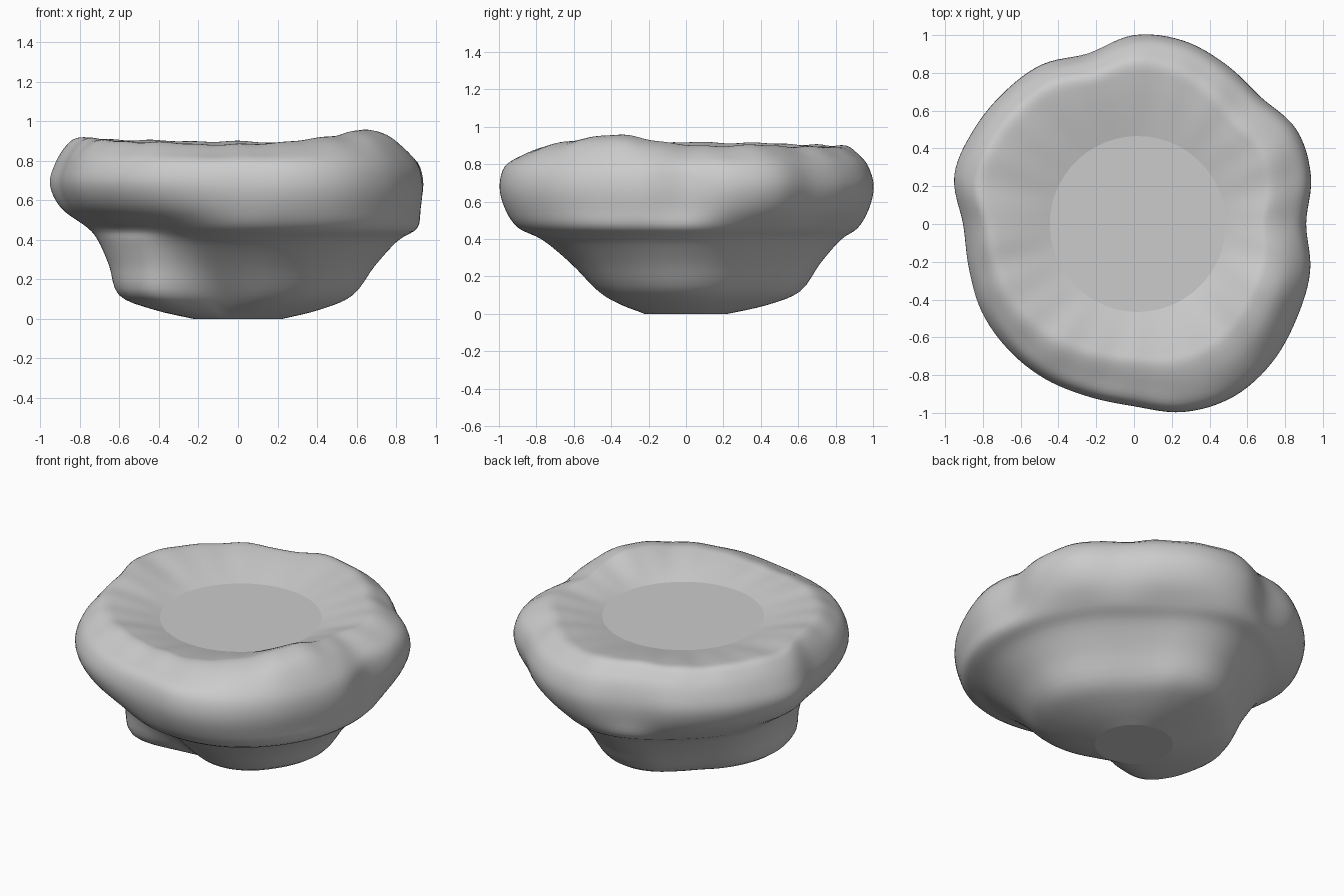
import bpy, bmesh, math

if "Cube" in bpy.data.objects:
    bpy.data.objects.remove(bpy.data.objects["Cube"])

# Control values around the body, counter-clockwise from +x
RIM = [.91, .97, .995, .95, .975, 1.005, 1.0, .935, .975, .98, .985, .985,
       .905, .905, .93, .94, .945, .945, .965, 1.03, 1.055, 1.035, .995, .965]
UNDER = [.90, .85, .83, .92, .86, .82, .75, .71, .73, .87, .97, .96]
FOOT = [.58, .56, .53, .51, .53, .58, .61, .60, .56, .54, .56, .58,
        .60, .61, .62, .60, .48, .39, .42, .48, .53, .56, .57, .58]
HEIGHT = [.90, .90, .89, .895, .90, .91, .915, .90, .89, .88, .91, .955]
SEGMENTS, STEPS = 144, 4


def spline(p0, p1, p2, p3, t):
    return 0.5 * (2 * p1 + (p2 - p0) * t + (2 * p0 - 5 * p1 + 4 * p2 - p3) * t * t
                  + (3 * p1 - p0 - 3 * p2 + p3) * t ** 3)


def around(table, turn):
    """Smooth periodic lookup; turn runs 0..1."""
    n = len(table)
    i = int(turn * n)
    return spline(*(table[(i + k) % n] for k in (-1, 0, 1, 2)), turn * n - i)


def profile(turn):
    """Cross-section (radius, z) from the top disc over the rim to the base."""
    r, u, f, h = (around(t, turn) for t in (RIM, UNDER, FOOT, HEIGHT))
    h += 0.005 * math.sin(turn * math.tau * 17) * math.sin(turn * math.tau * 5)
    # rim crest lies further out at the back left than at the front right
    crest = r * (.81 + .06 * math.cos(turn * math.tau - math.radians(135)))
    d = h - .83
    pts = [(.465, .83), (.465 + .4 * (crest - .465), .83 + .5 * d),
           (.465 + .75 * (crest - .465), .83 + .88 * d), (crest, h),
           (.45 * crest + .53 * r, h - .04), (.97 * r, .79), (r, .68),
           (.7 * r + .3 * u, .56), (u, .46), (.7 * u + .3 * f, .395),
           (.35 * u + .65 * f, .27), (f, .12), (.3 * .225 + .6 * f, .047), (.225, 0)]
    out = []
    for i in range(len(pts) - 1):
        q = [pts[max(0, min(len(pts) - 1, i + k))] for k in (-1, 0, 1, 2)]
        for s in range(STEPS):
            out.append(tuple(spline(*(p[c] for p in q), s / STEPS) for c in (0, 1)))
    out.append(pts[-1])
    return [(a, max(0, z)) for a, z in out]


# Lumpy bowl-shaped body
bm = bmesh.new()
columns = []
for s in range(SEGMENTS):
    turn = s / SEGMENTS
    a = turn * math.tau
    col = []
    for i, (r, z) in enumerate(profile(turn)):
        shift = .02 * max(0, 1 - i / 12)      # inner disc sits slightly to the right
        col.append(bm.verts.new((r * math.cos(a) + shift, r * math.sin(a), z)))
    columns.append(col)
for s in range(SEGMENTS):
    c0, c1 = columns[s], columns[(s + 1) % SEGMENTS]
    for i in range(len(c0) - 1):
        bm.faces.new((c0[i], c0[i + 1], c1[i + 1], c1[i]))

# Flat top disc and flat base
bm.faces.new([c[0] for c in columns])
bm.faces.new([c[-1] for c in reversed(columns)])
bmesh.ops.recalc_face_normals(bm, faces=bm.faces)
mesh = bpy.data.meshes.new("lumpy_body")
bm.to_mesh(mesh)
bm.free()
body = bpy.data.objects.new("lumpy_body", mesh)
bpy.context.collection.objects.link(body)
bpy.context.view_layer.objects.active = body
body.select_set(True)
bpy.ops.object.shade_smooth_by_angle(angle=math.radians(40))
for poly in mesh.polygons:
    if len(poly.vertices) > 4:
        poly.use_smooth = False
